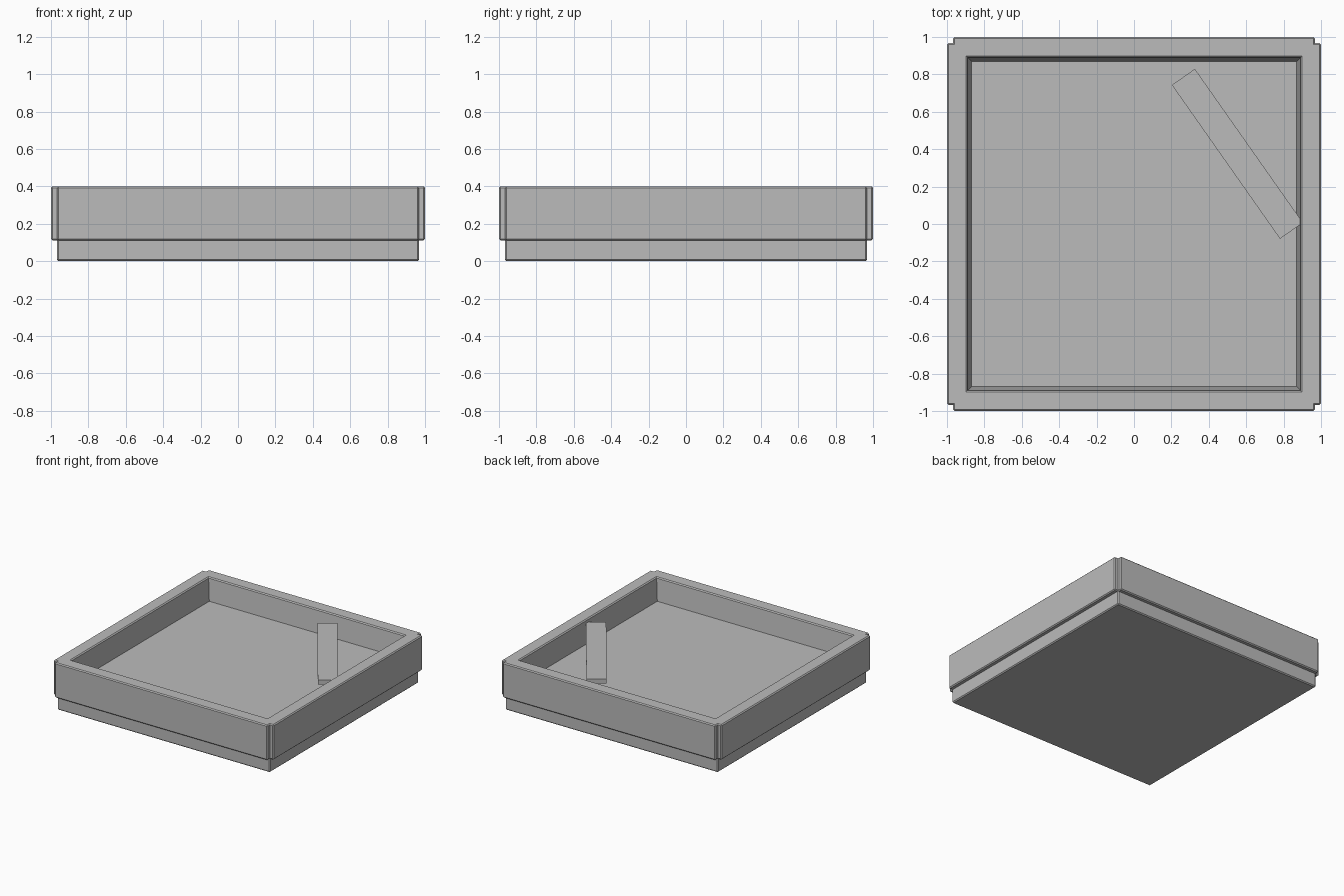
import bpy, bmesh, math
from mathutils import Matrix

if "Cube" in bpy.data.objects:
    bpy.data.objects.remove(bpy.data.objects["Cube"])

CORE = 0.967      # half width of the core block
HEIGHT = 0.40
STEP = 0.112      # underside of the raised side panels
OPENING = 0.86    # half width of the cavity at the top
FLOOR_HALF = 0.83
FLOOR_Z = 0.215

gray = bpy.data.materials.new("plain_gray")
gray.diffuse_color = (0.5, 0.5, 0.5, 1)
gray.use_nodes = True
gray.node_tree.nodes["Principled BSDF"].inputs["Base Color"].default_value = gray.diffuse_color


def finish(bm, name):
    bmesh.ops.recalc_face_normals(bm, faces=bm.faces)
    mesh = bpy.data.meshes.new(name)
    bm.to_mesh(mesh)
    bm.free()
    mesh.materials.append(gray)
    obj = bpy.data.objects.new(name, mesh)
    bpy.context.collection.objects.link(obj)
    return obj


# Tray: core block, sloped cavity, four raised side panels, bevelled edges
bm = bmesh.new()
bmesh.ops.create_cube(bm, size=1, matrix=Matrix.Translation((0, 0, HEIGHT / 2))
                      @ Matrix.Diagonal((2 * CORE, 2 * CORE, HEIGHT, 1)))
bmesh.ops.bisect_plane(bm, geom=bm.verts[:] + bm.edges[:] + bm.faces[:],
                       plane_co=(0, 0, STEP), plane_no=(0, 0, 1))
bm.normal_update()

# Cavity
top = next(f for f in bm.faces if f.normal.z > 0.9)
bmesh.ops.inset_region(bm, faces=[top], thickness=CORE - OPENING)
bmesh.ops.inset_region(bm, faces=[top], thickness=OPENING - FLOOR_HALF)
for v in top.verts:
    v.co.z = FLOOR_Z
bm.normal_update()

# Side panels, leaving a notch at every corner
sides = [f for f in bm.faces if abs(f.normal.z) < 0.1
         and f.calc_center_median().z > STEP
         and max(abs(c) for c in f.calc_center_median().xy) > 0.9]
normals = [f.normal.copy() for f in sides]
panels = bmesh.ops.extrude_discrete_faces(bm, faces=sides)["faces"]
for f in panels:
    c = f.calc_center_median()
    n = max(normals, key=lambda d: d.dot(c))
    bmesh.ops.translate(bm, verts=f.verts[:], vec=n * (1 - CORE))
bmesh.ops.recalc_face_normals(bm, faces=bm.faces)
bm.normal_update()

# Bevel the outward edges
convex = [e for e in bm.edges if e.is_manifold and e.calc_face_angle_signed() > 0.5]
bmesh.ops.bevel(bm, geom=convex, offset=0.008, offset_type='OFFSET',
                segments=1, profile=0.5, affect='EDGES', clamp_overlap=True)
finish(bm, "tray")

# Loose plank lodged in the right wall
bm = bmesh.new()
bmesh.ops.create_cube(bm, size=1, matrix=Matrix.Diagonal((1.005, 0.15, 0.036, 1)))
plank = finish(bm, "plank")
plank.location = (0.553, 0.375, 0.354)
plank.rotation_euler = (0, 0, math.atan2(-0.825, 0.58))
